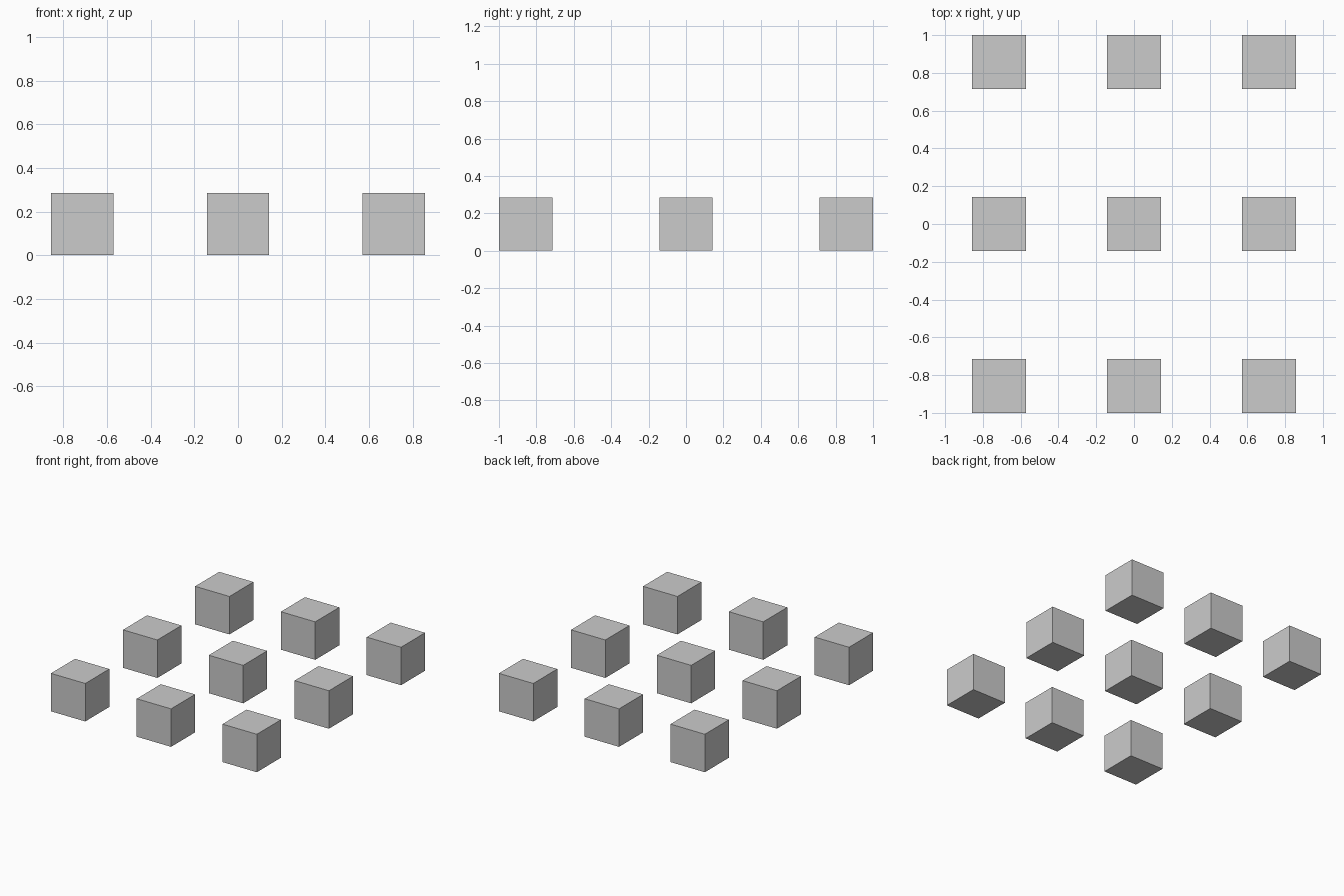
import bpy

if "Cube" in bpy.data.objects:
    bpy.data.objects.remove(bpy.data.objects["Cube"])

SIZE = 2 / 7        # cube edge length
STEP_X = 5 / 7      # column spacing
STEP_Y = 6 / 7      # row spacing


def add_cube(col, row):
    bpy.ops.mesh.primitive_cube_add(
        size=SIZE, location=(col * STEP_X, row * STEP_Y, SIZE / 2))
    bpy.context.object.name = f"cube_row{row + 2}_column{col + 2}"


# three by three grid of separate cubes standing on the ground
for row in (-1, 0, 1):
    for col in (-1, 0, 1):
        add_cube(col, row)
